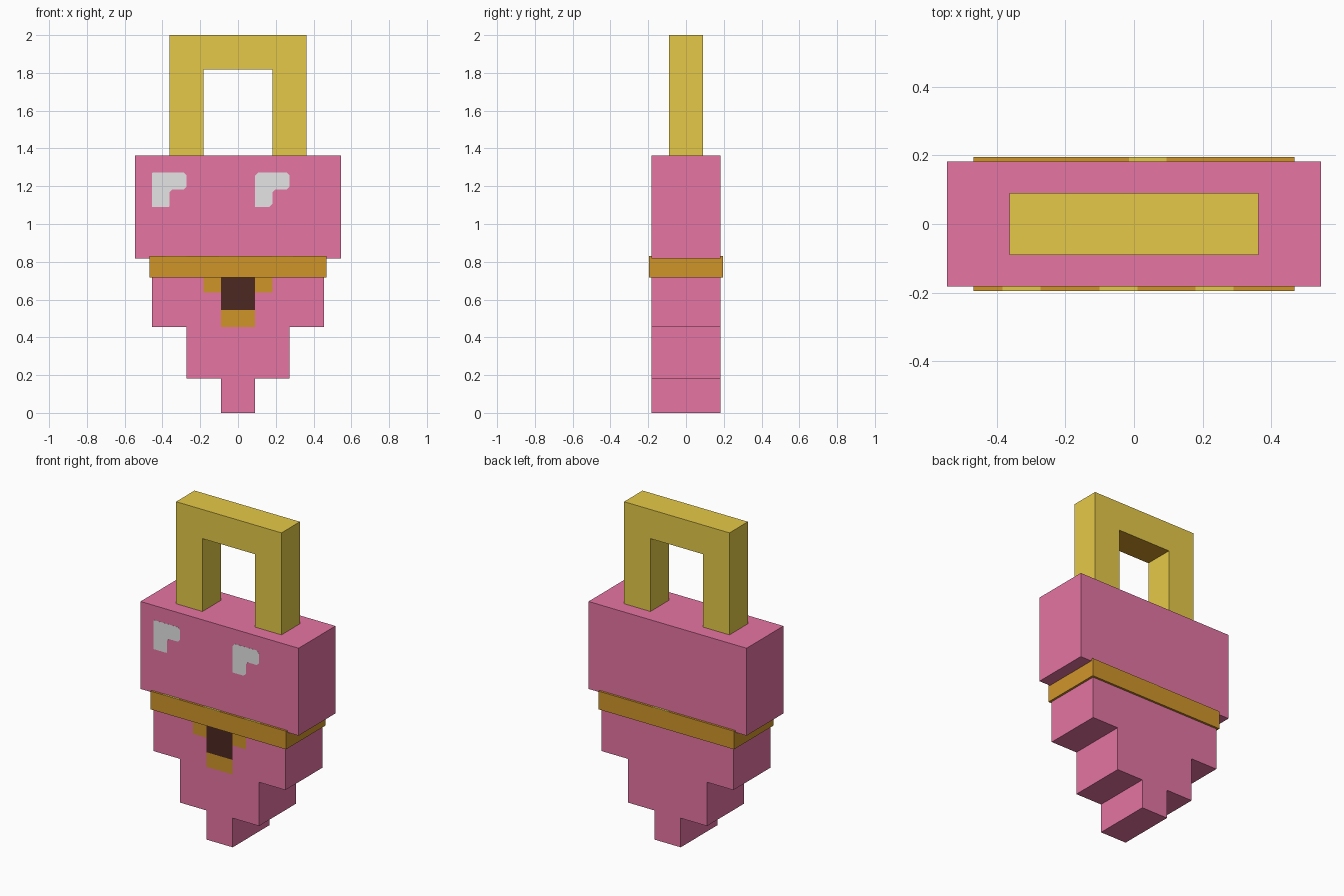
import bpy
import bmesh

cube = bpy.data.objects.get("Cube")
if cube:
    bpy.data.objects.remove(cube, do_unlink=True)

U = 2 / 22  # one block unit


def linear(c):
    c /= 255
    return c / 12.92 if c <= 0.04045 else ((c + 0.055) / 1.055) ** 2.4


def material(name, r, g, b):
    m = bpy.data.materials.new(name)
    m.use_nodes = True
    col = (linear(r), linear(g), linear(b), 1)
    m.diffuse_color = col
    bsdf = next(n for n in m.node_tree.nodes if n.type == 'BSDF_PRINCIPLED')
    bsdf.inputs["Base Color"].default_value = col
    bsdf.inputs["Roughness"].default_value = 0.8
    return m


PINK = material("pink", 230, 117, 163)
GOLD = material("light gold", 229, 201, 72)
BRONZE = material("dark gold", 208, 149, 42)
BROWN = material("dark brown", 77, 40, 33)
GREY = material("light grey", 229, 229, 229)


def extrude(name, outline, y0, y1, *mats):
    """Extrude an (x, z) outline from y0 to y1."""
    bm = bmesh.new()
    face = bm.faces.new([bm.verts.new((x, y0, z)) for x, z in outline])
    out = bmesh.ops.extrude_face_region(bm, geom=[face])
    verts = [g for g in out["geom"] if isinstance(g, bmesh.types.BMVert)]
    bmesh.ops.translate(bm, verts=verts, vec=(0, y1 - y0, 0))
    bmesh.ops.recalc_face_normals(bm, faces=bm.faces)
    mesh = bpy.data.meshes.new(name)
    bm.to_mesh(mesh)
    bm.free()
    for m in mats:
        mesh.materials.append(m)
    obj = bpy.data.objects.new(name, mesh)
    bpy.context.collection.objects.link(obj)
    return obj


def mirrored(half):
    """Close a right-hand outline with its mirror image."""
    return half + [(-x, z) for x, z in reversed(half)]


def rect(x0, x1, z0, z1):
    return [(x0, z0), (x1, z0), (x1, z1), (x0, z1)]


def units(points):
    return [(x * U, z * U) for x, z in points]


# Stepped body, narrowing to the tip
FRONT = -2 * U
body = units([(1, 0), (1, 2), (3, 2), (3, 5), (5, 5), (5, 9), (6, 9), (6, 15)])
extrude("body", mirrored(body), FRONT, -FRONT, PINK)

# Square arch handle; the underside of its crossbar is darker
arch = units([(2, 20), (2, 14.9), (4, 14.9), (4, 22)])
handle = extrude("handle", mirrored(arch), -U, U, GOLD, BRONZE)
for p in handle.data.polygons:
    if p.normal.z < -0.5 and p.center.z > 1.5:
        p.material_index = 1

# Belt around the waist, with light patches on its top lip
BELT_Y, BELT_TOP = 0.195, 0.83
extrude("belt", rect(-0.468, 0.468, 0.717, BELT_TOP), -BELT_Y, BELT_Y, BRONZE)
for i, (x, side) in enumerate([(-0.328, -1), (-0.045, -1), (0.235, -1), (0.04, 1)]):
    extrude(f"belt_patch_{i + 1}", rect(x - 0.055, x + 0.055, BELT_TOP - 0.003, BELT_TOP + 0.0008),
            side * 0.18, side * BELT_Y, GOLD)


def front_plate(name, outline, mat):
    """Lay a paper-thin painted plate on the front of the body."""
    extrude(name, units(outline), FRONT - 0.0007, FRONT + 0.001, mat)


# Buckle on the front
front_plate("buckle_right", rect(-2, -1, 7, 8), BRONZE)
front_plate("buckle_left", rect(1, 2, 7, 8), BRONZE)
front_plate("buckle_bottom", rect(-1, 1, 5, 6), BRONZE)
front_plate("buckle_centre", rect(-1, 1, 6, 8), BROWN)

# Eye glints: L-shaped plates, clipped by c on the right and d on the other corners
c = 0.17
for name, x, d in [("right_eye_glint", -5, 0.03), ("left_eye_glint", 1, c)]:
    glint = [(0, 0), (1 - d, 0), (1, d), (1, 1 - c), (1 + c, 1), (2 - c, 1), (2, 1 + c),
             (2, 2 - c), (2 - c, 2), (d, 2), (0, 2 - d)]
    front_plate(name, [(px + x, pz + 12) for px, pz in glint], GREY)
